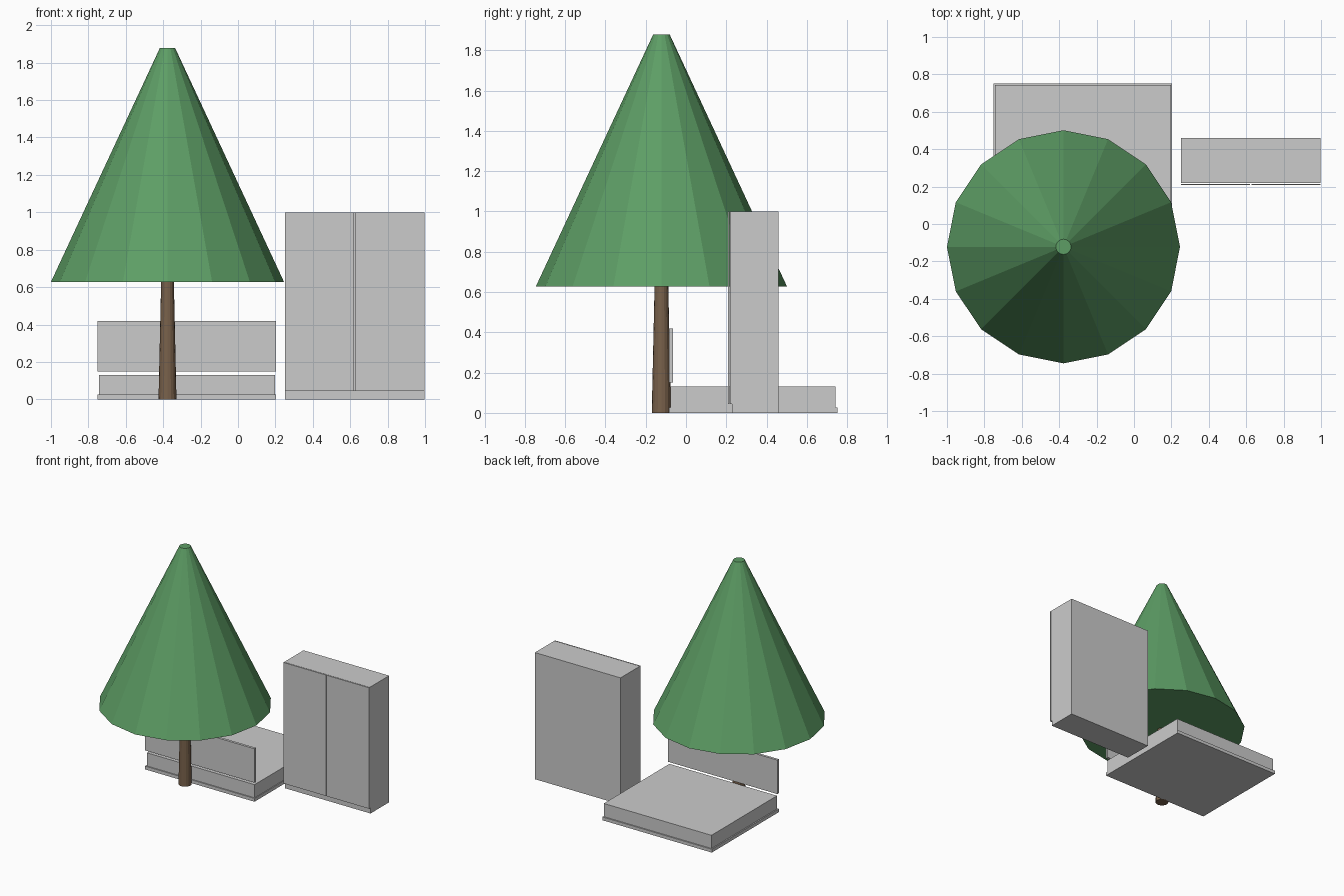
import bpy
from mathutils import Vector

if "Cube" in bpy.data.objects:
    bpy.data.objects.remove(bpy.data.objects["Cube"])


def material(name, rgb):
    m = bpy.data.materials.new(name)
    m.diffuse_color = (*rgb, 1)
    m.use_nodes = True
    m.node_tree.nodes["Principled BSDF"].inputs["Base Color"].default_value = m.diffuse_color
    return m


GREY = material("light grey", (0.60, 0.60, 0.60))
GREEN = material("leaf green", (0.11, 0.34, 0.13))
BROWN = material("bark brown", (0.19, 0.12, 0.07))


def box(name, x, y, z, mat=GREY):
    """Box from (min, max) pairs on each axis."""
    lo, hi = Vector((x[0], y[0], z[0])), Vector((x[1], y[1], z[1]))
    bpy.ops.mesh.primitive_cube_add(size=1)
    ob = bpy.context.object
    ob.name = name
    for v in ob.data.vertices:
        v.co = (lo + hi) / 2 + Vector(a * b for a, b in zip(v.co, hi - lo))
    ob.data.materials.append(mat)
    return ob


def tapered(name, r1, r2, z, mat):
    """Flat-sided tapered column on the tree's axis."""
    bpy.ops.mesh.primitive_cone_add(
        vertices=16, radius1=r1, radius2=r2, depth=z[1] - z[0],
        location=(-0.377, -0.122, (z[0] + z[1]) / 2))
    ob = bpy.context.object
    ob.name = name
    ob.data.materials.append(mat)
    return ob


# Tree
tapered("tree_trunk", 0.048, 0.034, (0, 0.63), BROWN)
tapered("tree_foliage", 0.623, 0.041, (0.628, 1.878), GREEN)

# Bed: low plinth, thick mattress, upright headboard
box("bed_plinth", (-0.752, 0.204), (-0.085, 0.752), (0, 0.026))
box("bed_mattress", (-0.742, 0.198), (-0.076, 0.742), (0.026, 0.13))
box("bed_headboard", (-0.752, 0.204), (-0.085, -0.065), (0.15, 0.418))

# Wardrobe: recessed base, carcass, two thin doors with a gap between
box("wardrobe_base", (0.25, 0.998), (0.228, 0.46), (0, 0.045))
box("wardrobe_carcass", (0.25, 0.998), (0.218, 0.46), (0.045, 1.0))
for side, x in (("left", (0.25, 0.621)), ("right", (0.627, 0.998))):
    box("wardrobe_door_" + side, x, (0.209, 0.215), (0.045, 1.0))
